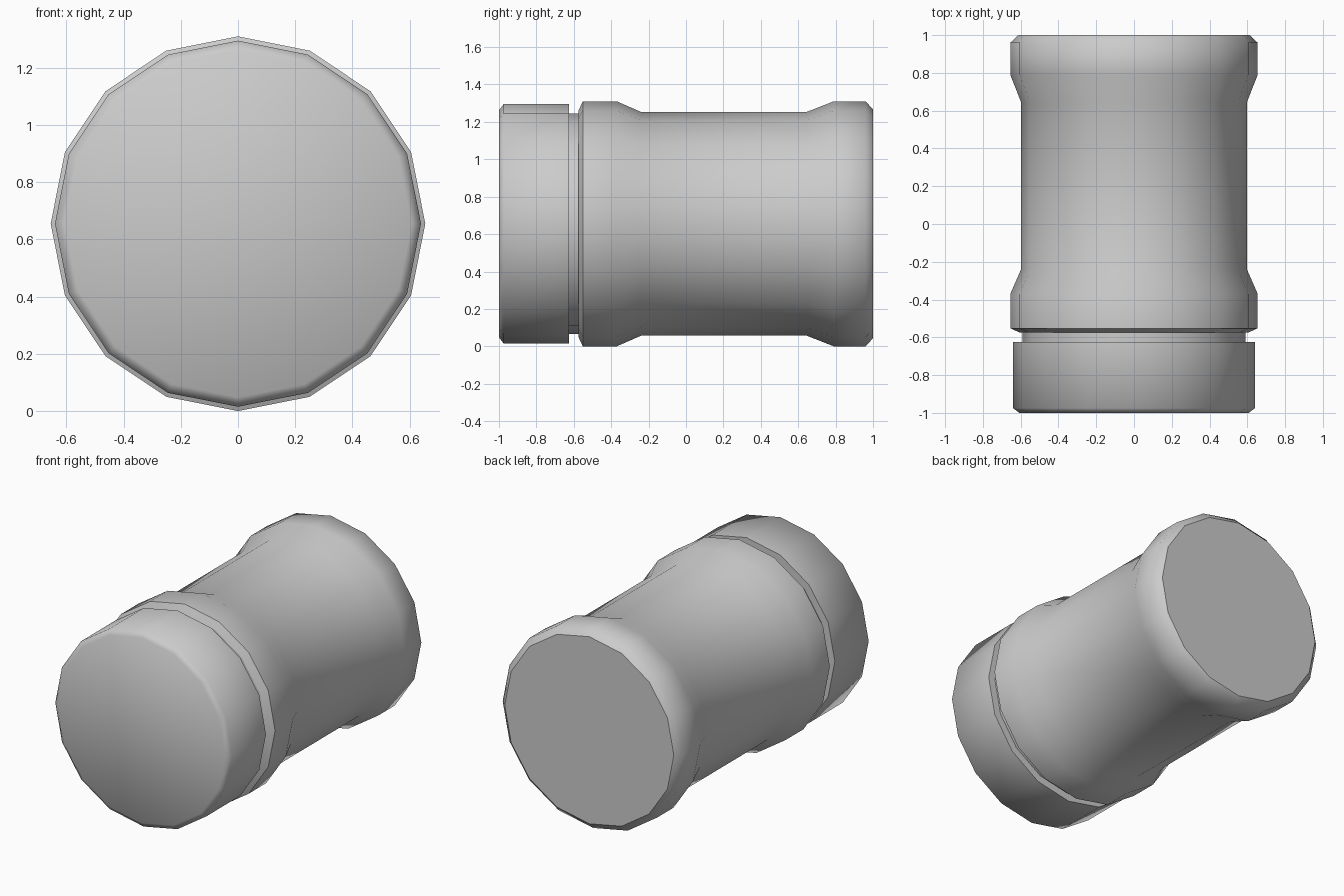
import bpy, bmesh, math

if "Cube" in bpy.data.objects:
    bpy.data.objects.remove(bpy.data.objects["Cube"])

SIDES = 16
AXIS_Z = 0.655


def lathe(name, profile, smooth_angle):
    """Closed 16-sided solid turned around the y axis from (y, radius) pairs."""
    bm = bmesh.new()
    rings = []
    for y, r in profile:
        rings.append([bm.verts.new((r * math.cos(2 * math.pi * i / SIDES), y,
                                    AXIS_Z + r * math.sin(2 * math.pi * i / SIDES)))
                      for i in range(SIDES)])
    for a, b in zip(rings, rings[1:]):
        for i in range(SIDES):
            j = (i + 1) % SIDES
            bm.faces.new((a[i], a[j], b[j], b[i]))
    bm.faces.new(rings[0])
    bm.faces.new(rings[-1])
    bmesh.ops.recalc_face_normals(bm, faces=bm.faces)
    mesh = bpy.data.meshes.new(name)
    bm.to_mesh(mesh)
    bm.free()
    obj = bpy.data.objects.new(name, mesh)
    bpy.context.collection.objects.link(obj)
    bpy.ops.object.select_all(action='DESELECT')
    obj.select_set(True)
    bpy.context.view_layer.objects.active = obj
    bpy.ops.object.shade_smooth_by_angle(angle=math.radians(smooth_angle))
    return obj


# Lid with a softened front rim
lathe("lid", [(-1.0, 0.607), (-0.975, 0.64), (-0.625, 0.64)], 60)

# Recessed neck between lid and body
lathe("neck", [(-0.63, 0.59), (-0.57, 0.59)], 40)

# Waisted body with a raised band at each end
lathe("body", [(-0.575, 0.605), (-0.552, 0.655), (-0.37, 0.655), (-0.24, 0.598),
               (0.645, 0.598), (0.79, 0.655), (0.96, 0.655), (1.0, 0.612)], 48)

# Flat back edge stays crisp
body = bpy.data.objects["body"]
for face in body.data.polygons:
    if len(face.vertices) == SIDES:
        face.use_smooth = False
